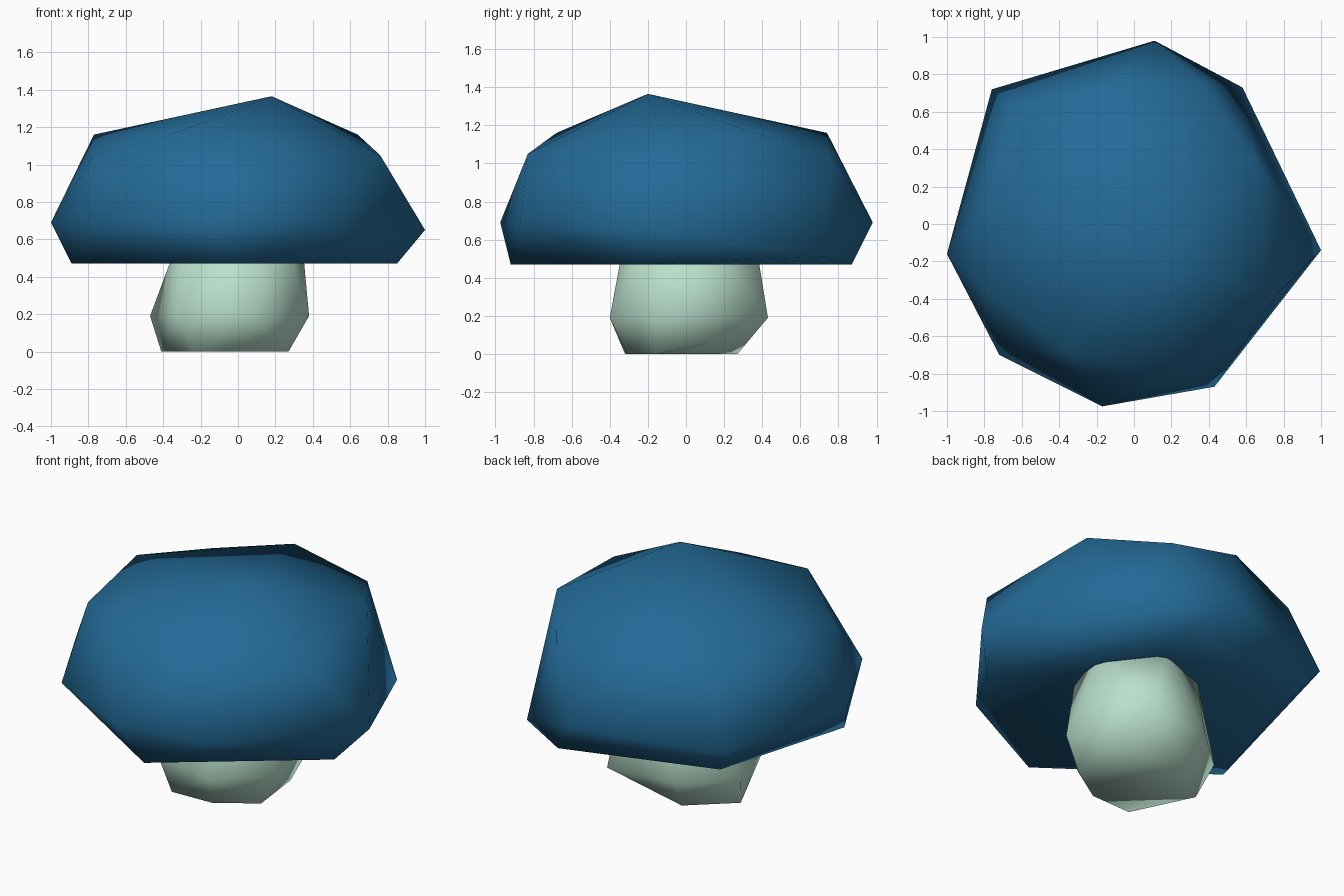
import bpy, bmesh, math

if "Cube" in bpy.data.objects:
    bpy.data.objects.remove(bpy.data.objects["Cube"])


def material(name, rgb):
    m = bpy.data.materials.new(name)
    m.diffuse_color = (*rgb, 1)
    m.use_nodes = True
    m.node_tree.nodes["Principled BSDF"].inputs["Base Color"].default_value = m.diffuse_color
    return m


def hull_object(name, points, mat, hollow_z=None):
    """Smooth-shaded faceted solid wrapped around a few points."""
    bm = bmesh.new()
    for p in points:
        bm.verts.new(p)
    res = bmesh.ops.convex_hull(bm, input=bm.verts[:])
    junk = {v for v in res["geom_interior"] + res["geom_unused"]
            if isinstance(v, bmesh.types.BMVert)}
    bmesh.ops.delete(bm, geom=list(junk), context='VERTS')
    bmesh.ops.dissolve_limit(bm, angle_limit=math.radians(1),
                             verts=bm.verts[:], edges=bm.edges[:])
    bmesh.ops.recalc_face_normals(bm, faces=bm.faces[:])
    if hollow_z is not None:
        # Push the centre of the flat underside up into a shallow hollow
        base = min(bm.faces, key=lambda f: f.normal.z)
        centre = bmesh.ops.poke(bm, faces=[base])["verts"][0]
        centre.co = (0, 0, hollow_z)
    for f in bm.faces:
        f.smooth = True
    me = bpy.data.meshes.new(name)
    bm.to_mesh(me)
    bm.free()
    me.materials.append(mat)
    ob = bpy.data.objects.new(name, me)
    bpy.context.collection.objects.link(ob)
    return ob


def level(z, *xy):
    return [(x, y, z) for x, y in xy]


blue = material("cap_blue", (0.017, 0.145, 0.31))
mint = material("stem_mint", (0.49, 0.75, 0.61))

# Cap: apex, two shoulder levels, widest rim and underside edge
cap = [(0.18, -0.20, 1.365)]
cap += level(1.16, (-0.77, 0.11), (-0.13, 0.74), (0.64, 0.35), (-0.36, -0.68))
cap += level(1.05, (0.355, 0.76), (0.76, -0.38), (0.20, -0.83),
             (-0.77, -0.37), (-0.61, 0.62))
cap += level(0.69, (0.11, 0.98), (-0.17, -0.975), (-0.72, -0.70),
             (-1.00, -0.16), (0.43, -0.87))
cap += [(0.58, 0.73, 0.51), (1.00, -0.14, 0.65), (-0.76, 0.72, 0.65)]
cap += level(0.47, (0.0, -0.92), (0.85, -0.27), (0.27, 0.87),
             (-0.64, 0.58), (-0.89, -0.28))
hull_object("mushroom_cap", cap, blue, hollow_z=0.68)

# Stem: stubby, bulging low down and running up into the cap
stem = level(0.0, (-0.23, -0.32), (0.04, -0.31), (0.27, -0.16),
             (-0.16, 0.27), (-0.41, 0.05))
stem += [(0.29, 0.10, 0.05)]
stem += level(0.19, (0.38, -0.14), (0.24, 0.43), (-0.20, 0.38),
              (-0.47, 0.14), (-0.32, -0.32), (0.08, -0.40))
stem += level(0.62, (0.34, 0.10), (0.05, 0.36), (-0.26, 0.24),
              (-0.31, -0.10), (-0.05, -0.32), (0.25, -0.22))
hull_object("mushroom_stem", stem, mint)
